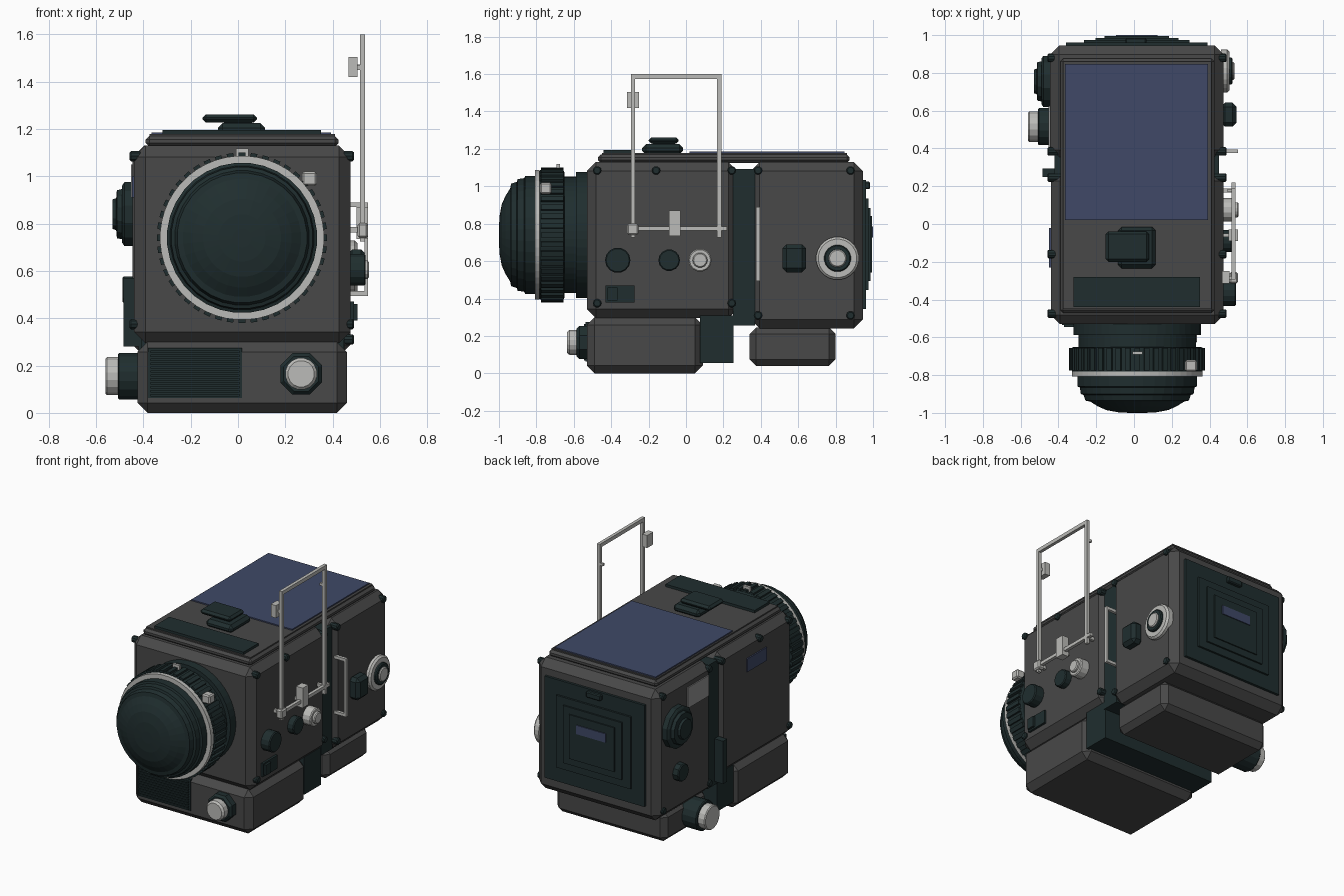
import bpy, bmesh, math
from mathutils import Matrix, Vector

if "Cube" in bpy.data.objects:
    bpy.data.objects.remove(bpy.data.objects["Cube"])


def material(name, r, g, b):
    m = bpy.data.materials.new(name)
    m.use_nodes = True
    m.diffuse_color = (r, g, b, 1)
    m.node_tree.nodes["Principled BSDF"].inputs["Base Color"].default_value = (r, g, b, 1)
    return m


GREY = material("charcoal grey", .065, .065, .065)
DARK = material("dark teal", .014, .027, .028)
SILVER = material("silver", .5, .5, .48)
BLUE = material("slate blue", .05, .066, .135)
PALE = material("mid grey", .3, .3, .3)


def finish(name, bm, mat):
    bmesh.ops.recalc_face_normals(bm, faces=bm.faces)
    me = bpy.data.meshes.new(name)
    bm.to_mesh(me)
    bm.free()
    me.materials.append(mat)
    ob = bpy.data.objects.new(name, me)
    bpy.context.collection.objects.link(ob)
    return ob


def box(name, xs, ys, zs, mat, bevel=0):
    bm = bmesh.new()
    bmesh.ops.create_cube(bm, size=1)
    for v in bm.verts:
        for i, span in enumerate((xs, ys, zs)):
            v.co[i] = span[1] if v.co[i] > 0 else span[0]
    if bevel:
        bmesh.ops.bevel(bm, geom=bm.edges[:], offset=bevel, segments=1, affect='EDGES')
    return finish(name, bm, mat)


def turned(name, origin, axis, profile, mat, sides=32):
    """Spin (distance along axis, radius) pairs around the axis, capping the ends."""
    bm = bmesh.new()
    rot = Vector((0, 0, 1)).rotation_difference(Vector(axis)).to_matrix()
    rings = []
    for d, r in profile:
        ring = []
        for i in range(sides):
            a = math.tau * (i + .5) / sides
            ring.append(bm.verts.new(Vector(origin) + rot @ Vector((r * math.cos(a), r * math.sin(a), d))))
        rings.append(ring)
    for a, b in zip(rings, rings[1:]):
        for i in range(sides):
            j = (i + 1) % sides
            bm.faces.new((a[i], a[j], b[j], b[i]))
    bm.faces.new(rings[0])
    bm.faces.new(rings[-1])
    return finish(name, bm, mat)


def disc(name, origin, axis, r, d0, d1, mat, sides=16, edge=.006):
    return turned(name, origin, axis, [(d0, r), (d1 - edge, r), (d1, r - edge)], mat, sides)


# Main housings
LEFT, RIGHT = -.44, .475
box("front_housing", (LEFT, RIGHT), (-.53, .275), (.295, 1.13), GREY, .048)
box("rear_housing", (LEFT - .005, RIGHT), (.345, .945), (.24, 1.13), GREY, .048)
box("joining_frame", (-.42, .45), (.25, .37), (.256, 1.093), DARK)
box("front_base", (-.425, .46), (-.53, .09), (0, .3), GREY, .042)
box("base_link", (-.41, .445), (.075, .255), (.055, .31), DARK)
box("rear_base", (-.4, .43), (.34, .8), (.04, .245), GREY, .035)

# Lid and what sits on it
box("lid", (-.39, .425), (-.47, .875), (1.125, 1.17), GREY, .015)
box("lid_step", (-.375, .41), (-.45, .86), (1.165, 1.178), GREY)
box("lid_panel", (-.365, .393), (.02, .848), (1.175, 1.186), BLUE)
box("lid_front_plate", (-.32, .35), (-.44, -.28), (1.17, 1.195), DARK)
box("shoe_base", (-.085, .115), (-.235, -.015), (1.17, 1.225), DARK, .02)
box("shoe_neck", (-.06, .06), (-.18, -.06), (1.215, 1.235), DARK)
box("shoe_top", (-.15, .08), (-.2, -.04), (1.228, 1.262), DARK, .014)

# Lens, pointing forwards
LENS = (.017, 0, .74)
FWD = (0, -1, 0)
turned("lens_mount", LENS, FWD, [(.5, .338), (.588, .338), (.588, .312), (.66, .312)], DARK, 48)
turned("focus_ring", LENS, FWD, [(.65, .335), (.655, .347), (.78, .347), (.785, .335)], DARK, 48)
turned("silver_ring", LENS, FWD, [(.782, .347), (.808, .347), (.808, .3)], SILVER, 48)
turned("lens_front", LENS, FWD, [(.8, .318), (.86, .318), (.865, .305), (.9, .3), (.905, .285), (.935, .275),
                                 (.94, .25), (.965, .21), (.985, .165), (.997, .1), (1, .04)], DARK, 32)

# Grip ribs around the focus ring
bm = bmesh.new()
RIBS = 44
for i in range(RIBS):
    spin = Matrix.Rotation(math.tau * i / RIBS, 4, 'Y')
    place = Matrix.Translation((LENS[0], -.716, LENS[2])) @ spin @ Matrix.Translation((0, 0, .347))
    bmesh.ops.create_cube(bm, size=1, matrix=place @ Matrix.Diagonal((.028, .12, .026, 1)))
finish("focus_ribs", bm, DARK)
box("lens_index", (-.008, .045), (-.692, -.675), (1.08, 1.118), SILVER)
box("lens_button", (.27, .333), (-.78, -.72), (.96, 1.02), SILVER, .008)

# Front of the base: slatted vent and knob
box("vent", (-.38, .017), (-.536, -.5), (.063, .275), DARK)
SLATS = 12
for i in range(SLATS):
    z = .07 + i * .2 / SLATS
    box("vent_slat", (-.37, .007), (-.545, -.53), (z, z + .01), DARK)
KNOB = (.267, 0, .165)
disc("front_knob_base", KNOB, FWD, .095, .5, .585, DARK, 8, .015)
disc("front_knob", KNOB, FWD, .068, .58, .635, SILVER, 16, .012)

# Corner screws on both sides
for y, z in [(-.475, 1.085), (-.16, 1.085), (.245, 1.085), (-.475, .375), (.245, .375),
             (.385, 1.085), (.88, 1.085), (.385, .31), (.88, .31)]:
    disc("screw", (RIGHT, y, z), (1, 0, 0), .023, -.05, .015, DARK, 10)
    disc("screw", (LEFT, y, z), (-1, 0, 0), .023, -.05, .018, DARK, 10)

# Model's left side: knobs
OUT = (1, 0, 0)
for name, y, r, end, mat in [("side_knob", -.365, .068, .54, DARK), ("side_knob", -.09, .058, .52, DARK),
                             ("shutter_knob", .075, .062, .535, SILVER)]:
    disc(name, (0, y, .605), OUT, r, .45, end, mat, 14)
disc("shutter_cap", (0, .075, .605), OUT, .04, .53, .553, SILVER, 14)
box("switch_plate", (.46, .49), (-.43, -.275), (.38, .47), DARK)
box("switch", (.48, .505), (-.42, -.365), (.39, .46), DARK)
box("side_button", (.46, .543), (.515, .642), (.54, .69), DARK, .022)
DIAL = (0, .81, .615)
disc("dial", DIAL, OUT, .115, .46, .505, SILVER, 24, .012)
disc("dial_ring", DIAL, OUT, .072, .5, .522, DARK, 20)
disc("dial_centre", DIAL, OUT, .048, .51, .532, SILVER, 20)

# Carrying bracket
box("bracket_bar", (.535, .55), (.375, .395), (.495, .89), SILVER)
for z in (.495, .87):
    box("bracket_end", (.46, .55), (.375, .395), (z, z + .02), SILVER)

# Wire finder frame
FX = (.515, .537)
for y in (-.295, .167):
    box("finder_upright", FX, (y, y + .022), (.725, 1.6), SILVER)
box("finder_top", FX, (-.295, .189), (1.575, 1.6), SILVER)
box("finder_rail", FX, (-.3, .22), (.763, .785), SILVER)
box("finder_hinge", (.505, .55), (-.315, -.255), (.74, .802), SILVER, .008)
box("finder_clip", (.5, .55), (-.09, -.03), (.735, .87), SILVER)
for y in (-.285, -.06, .178):
    box("finder_foot", (.46, .52), (y - .01, y + .01), (.763, .785), SILVER)
box("finder_sight", (.467, .506), (-.315, -.25), (1.42, 1.505), SILVER)
box("finder_sight_pin", (.5, .52), (-.294, -.274), (1.45, 1.47), SILVER)
box("finder_pin", (.495, .52), (.17, .186), (1.455, 1.472), SILVER)

# Model's right side: dials, crank knob, latch and plates
IN = (-1, 0, 0)
turned("winding_dial", (0, .755, .84), IN,
       [(.42, .14), (.48, .14), (.49, .125), (.49, .11), (.512, .105), (.515, .07), (.53, .065)], DARK, 12)
disc("small_dial", (0, .72, .52), IN, .06, .42, .488, DARK, 10)
disc("crank_knob_base", (0, .515, .155), IN, .1, .38, .508, DARK, 16)
disc("crank_knob", (0, .515, .155), IN, .082, .5, .56, SILVER, 16)
box("latch", (-.485, -.42), (.25, .295), (.28, .57), DARK)
box("side_window", (-.452, -.444), (.4, .625), (.91, 1.05), PALE)
box("side_plate", (-.449, -.439), (-.23, -.02), (.91, 1), BLUE)

# Stepped back door
for half, tall, y in [(.375, .345, .962), (.28, .245, .975), (.22, .195, .986), (.17, .15, .994)]:
    box("back_door", (.015 - half, .015 + half), (.93, y), (.69 - tall, .69 + tall), DARK)
box("back_plate", (-.095, .125), (.99, 1), (.725, .785), BLUE)
box("back_latch", (-.045, .065), (.95, .985), (.985, 1.025), DARK, .006)
